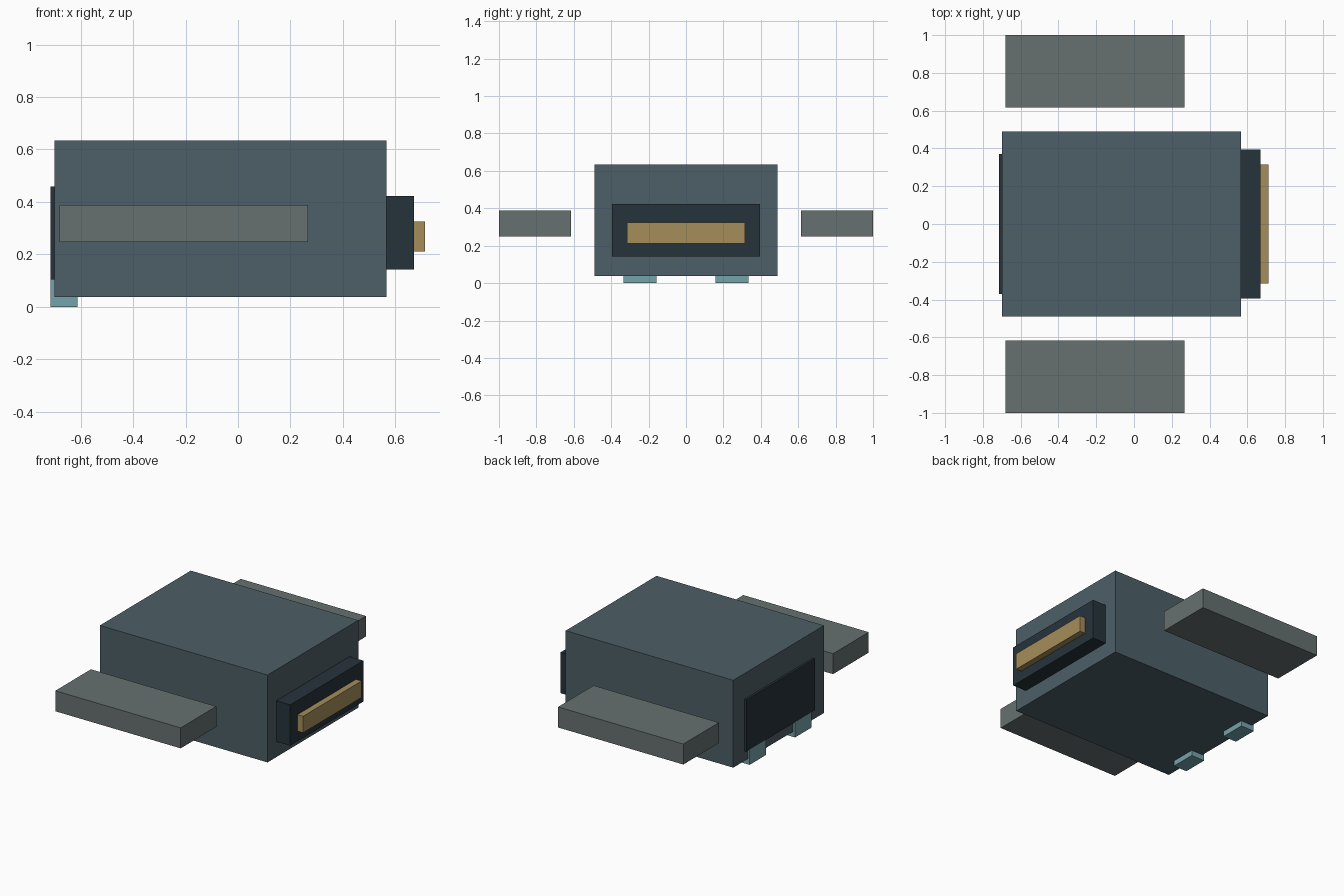
import bpy

if "Cube" in bpy.data.objects:
    bpy.data.objects.remove(bpy.data.objects["Cube"])


def material(name, hex_rgb):
    # sRGB hex to linear viewport colour
    rgb = [int(hex_rgb[i:i + 2], 16) / 255 for i in (0, 2, 4)]
    mat = bpy.data.materials.new(name)
    mat.diffuse_color = [((c + 0.055) / 1.055) ** 2.4 for c in rgb] + [1]
    mat.use_nodes = True
    mat.node_tree.nodes["Principled BSDF"].inputs["Base Color"].default_value = mat.diffuse_color
    return mat


def box(name, x, y, z, mat):
    # Box from its (min, max) extent on each axis
    spans = (x, y, z)
    bpy.ops.mesh.primitive_cube_add(size=1, location=[(a + b) / 2 for a, b in spans])
    obj = bpy.context.object
    obj.name = name
    obj.scale = [b - a for a, b in spans]
    bpy.ops.object.transform_apply(location=False, rotation=False, scale=True)
    obj.data.materials.append(mat)
    return obj


hull = material("hull_slate", "4D5F67")
dark = material("dark_panel", "26333B")
gold = material("gold_trim", "A58D5A")
grey = material("pod_grey", "66716F")
teal = material("teal_foot", "74A3AA")

# Main body
box("body", (-0.70, 0.566), (-0.49, 0.49), (0.037, 0.634), hull)

# Nose block with its gold bar
box("nose_block", (0.53, 0.671), (-0.395, 0.395), (0.143, 0.422), dark)
box("nose_bar", (0.65, 0.713), (-0.316, 0.316), (0.212, 0.325), gold)

# Rear panel
box("rear_panel", (-0.715, -0.67), (-0.37, 0.37), (0.105, 0.458), dark)

# Floating side pods and rear feet, mirrored across y
for label, s in (("left", 1), ("right", -1)):
    box(label + "_side_pod", (-0.68, 0.267), sorted((s * 0.616, s)), (0.248, 0.388), grey)
    box(label + "_rear_foot", (-0.714, -0.611), sorted((s * 0.157, s * 0.333)), (0, 0.27), teal)
